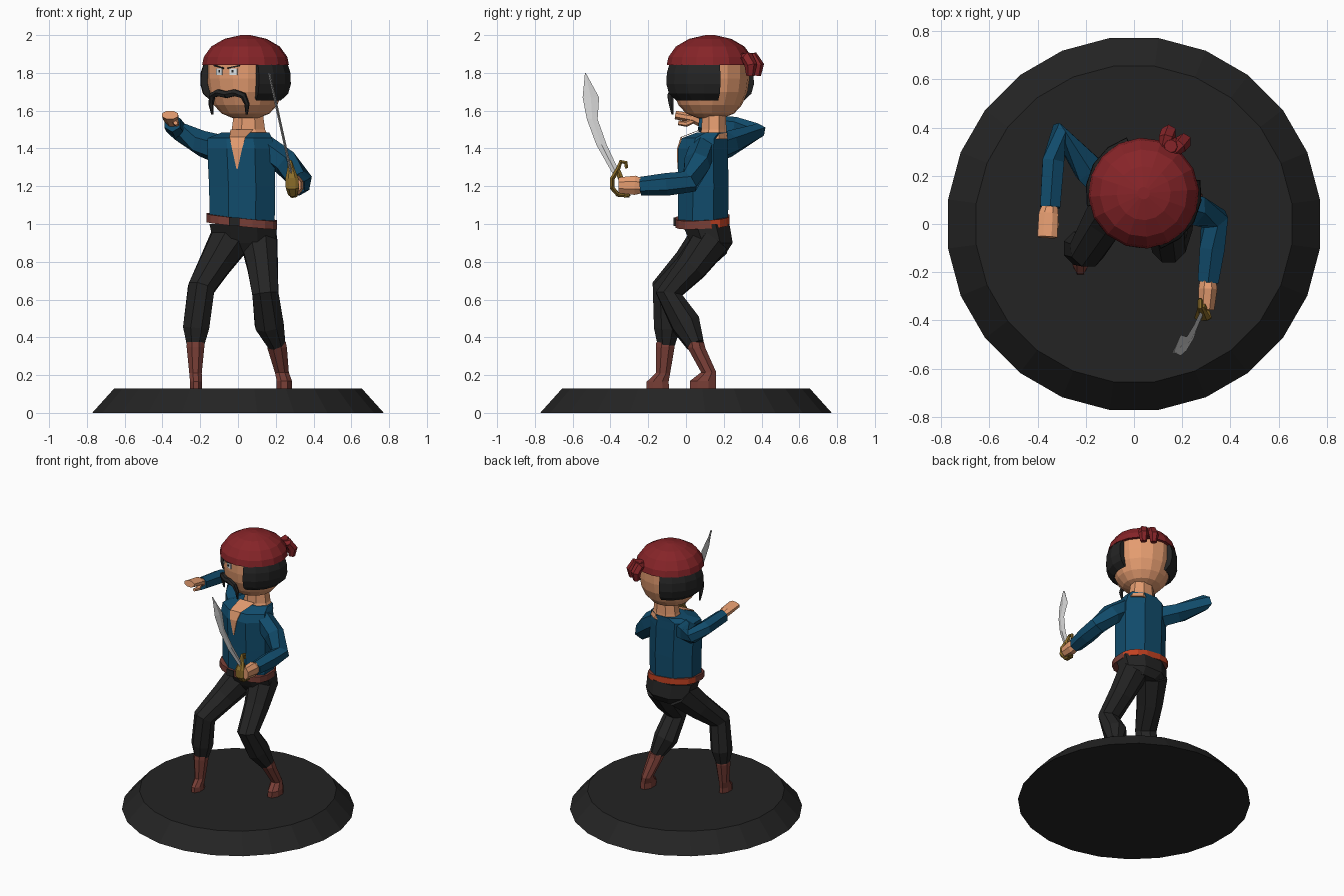
import bpy, bmesh, math
from mathutils import Vector, Matrix


def mat(name, r, g, b):
    lin = [((c / 255 + 0.055) / 1.055) ** 2.4 if c > 10 else c / 3295 for c in (r, g, b)]
    m = bpy.data.materials.new(name)
    m.diffuse_color = (*lin, 1)
    return m


BLACK = mat("charcoal black", 36, 36, 36)
SKIN = mat("skin", 228, 156, 112)
BLUE = mat("shirt blue", 17, 76, 108)
RED = mat("bandana red", 134, 36, 40)
BROWN = mat("leather brown", 120, 62, 54)
ORANGE = mat("sash orange", 196, 66, 34)
GOLD = mat("brass", 138, 108, 42)
STEEL = mat("steel", 208, 208, 208)
WHITE = mat("eye white", 225, 230, 232)

# head faces 30 degrees towards -x
HEAD = Matrix.Translation((0.04, 0.128, 0)) @ Matrix.Rotation(math.radians(-30), 4, 'Z')


def loft(name, rings, m, xf=None, closed=True):
    """Skin a list of point rings and cap both ends."""
    bm = bmesh.new()
    vs = [[bm.verts.new(p) for p in r] for r in rings]
    n = len(rings[0])
    for a, b in zip(vs, vs[1:]):
        for i in range(n if closed else n - 1):
            j = (i + 1) % n
            bm.faces.new((a[i], a[j], b[j], b[i]))
    if closed:
        bm.faces.new(vs[0])
        bm.faces.new(vs[-1])
    bmesh.ops.recalc_face_normals(bm, faces=bm.faces)
    me = bpy.data.meshes.new(name)
    bm.to_mesh(me)
    bm.free()
    me.materials.append(m)
    ob = bpy.data.objects.new(name, me)
    bpy.context.collection.objects.link(ob)
    if xf:
        ob.matrix_world = xf
    return ob


def flat_ring(cx, cy, z, hx, hy, n=8, p=1.0):
    """Horizontal ring with flats on the axes; hx, hy are half extents."""
    k = math.cos(math.pi / n)
    out = []
    for i in range(n):
        a = (i + 0.5) * 2 * math.pi / n
        c, s = math.cos(a) / k, math.sin(a) / k
        out.append(Vector((cx + hx * math.copysign(abs(c) ** p, c),
                           cy + hy * math.copysign(abs(s) ** p, s), z)))
    return out


def stack(name, rows, m, n=8, p=1.0, xf=None):
    return loft(name, [flat_ring(*r, n, p) for r in rows], m, xf)


def tube(name, rows, m, ref=(0, 0, 1), n=6, xf=None):
    """Limb through rows of (point, half width, half height)."""
    pts = [Vector(r[0]) for r in rows]
    rings = []
    for i, r in enumerate(rows):
        d = Vector()
        if i:
            d += (pts[i] - pts[i - 1]).normalized()
        if i < len(pts) - 1:
            d += (pts[i + 1] - pts[i]).normalized()
        side = d.cross(Vector(ref)).normalized()
        up = side.cross(d).normalized()
        w, h = r[1], r[-1]
        rings.append([pts[i] + side * w * math.cos(a) + up * h * math.sin(a)
                      for a in ((k + 0.5) * 2 * math.pi / n for k in range(n))])
    return loft(name, rings, m, xf)


def plate(name, loc, size, m, xf=None, rot=Matrix()):
    x, y, z = (s / 2 for s in size)
    rings = [[(-x, -y, h), (x, -y, h), (x, y, h), (-x, y, h)] for h in (-z, z)]
    return loft(name, rings, m, (xf or Matrix()) @ Matrix.Translation(loc) @ rot)


# round display base
stack("base", [(0, 0, 0, .772, .772), (0, 0, .13, .655, .655)], BLACK, 24)

# boots
stack("right_boot", [(-.222, -.15, .13, .032, .06), (-.222, -.15, .165, .032, .058),
                     (-.225, -.122, .21, .033, .038), (-.225, -.11, .35, .047, .05),
                     (-.225, -.11, .375, .045, .047)], BROWN)
stack("left_boot", [(.245, .09, .13, .04, .07), (.245, .09, .17, .04, .068),
                    (.232, .12, .215, .037, .04), (.207, .055, .345, .052, .047),
                    (.205, .05, .375, .048, .045)], BROWN)

# trousers
stack("trouser_seat", [(.05, .135, .85, .12, .08), (.035, .135, .9, .165, .112),
                       (.027, .105, 1.0, .178, .125)], BLACK)
tube("right_trouser_leg", [((-.04, .13, .92), .115), ((-.12, .02, .79), .092),
                           ((-.195, -.11, .66), .076), ((-.222, -.1, .45), .075),
                           ((-.225, -.105, .36), .05)], BLACK, (0, 1, 0), 8)
tube("left_trouser_leg", [((.11, .14, .92), .105), ((.13, .03, .77), .086),
                          ((.145, -.09, .63), .075), ((.165, .0, .47), .082),
                          ((.205, .05, .36), .05)], BLACK, (0, 1, 0), 8)

# shirt body
stack("shirt", [(.022, .09, 1.01, .172, .133), (.022, .092, 1.2, .175, .133),
                (.015, .09, 1.4, .178, .132), (.01, .1, 1.455, .17, .12),
                (.04, .14, 1.485, .125, .08)], BLUE)

# open collar showing the chest
loft("open_collar", [[(-.008, -.046, 1.29), (-.002, -.046, 1.29), (-.002, -.038, 1.29), (-.008, -.038, 1.29)],
                     [(-.032, -.047, 1.4), (.022, -.047, 1.4), (.022, -.039, 1.4), (-.032, -.039, 1.4)],
                     [(-.045, -.028, 1.46), (.04, -.028, 1.46), (.04, -.02, 1.46), (-.045, -.02, 1.46)],
                     [(-.04, .075, 1.5), (.08, .075, 1.5), (.08, .083, 1.5), (-.04, .083, 1.5)]], SKIN)
stack("neck", [(.06, .145, 1.45, .108, .075), (.055, .148, 1.5, .088, .066),
               (.055, .148, 1.6, .075, .062)], SKIN)

# belt, tilted, with an orange back half
belt = stack("belt", [(.02, .087, .993, .187, .143), (.02, .087, 1.037, .187, .143)], BROWN, 16, .75)
belt.data.materials.append(ORANGE)
for v in belt.data.vertices:
    v.co.z += -.1 * (v.co.x - .02) + .05 * (v.co.y - .09)
for f in belt.data.polygons:
    if f.center.y > .1:
        f.material_index = 1
plate("buckle", (-.02, -.061, 1.012), (.055, .009, .045), BLACK)

# right arm, drawn back with the elbow behind
tube("right_sleeve", [((-.08, .13, 1.39), .08), ((-.19, .23, 1.425), .07), ((-.31, .375, 1.49), .05),
                      ((-.335, .26, 1.515), .052), ((-.348, .07, 1.535), .048)], BLUE)
tube("right_hand", [((-.347, .09, 1.537), .03, .03), ((-.355, .04, 1.56), .044, .028),
                    ((-.36, -.055, 1.577), .045, .024)], SKIN, n=8)
tube("right_thumb", [((-.335, .04, 1.55), .016), ((-.325, .0, 1.53), .016),
                     ((-.33, -.04, 1.535), .012)], SKIN)

# left arm, holding the sabre forward
tube("left_sleeve", [((.13, .09, 1.41), .07), ((.25, .06, 1.325), .072), ((.335, .02, 1.225), .062),
                     ((.325, -.1, 1.21), .06), ((.308, -.24, 1.2), .05)], BLUE)
tube("left_hand", [((.307, -.22, 1.2), .034, .038), ((.307, -.27, 1.205), .042, .055),
                   ((.3, -.355, 1.205), .036, .045)], SKIN, n=8)

# sabre
blade = []
for yo, yi, z in [(-.385, -.345, 1.26), (-.475, -.42, 1.42), (-.525, -.468, 1.555),
                  (-.547, -.46, 1.67), (-.535, -.531, 1.8)]:
    x, ym = .275 - .22 * (z - 1.3), (yo + yi) / 2
    blade.append([(x, yo, z), (x + .007, ym, z), (x, yi, z), (x - .007, ym, z)])
loft("sabre_blade", blade, STEEL)
tube("sabre_grip", [((.285, -.36, 1.28), .016), ((.29, -.33, 1.2), .018),
                    ((.295, -.31, 1.145), .02)], GOLD, (1, 0, 0))
tube("sabre_guard", [((.275, -.315, 1.295), .01), ((.275, -.318, 1.325), .012), ((.275, -.345, 1.33), .012),
                     ((.28, -.36, 1.29), .013, .02), ((.285, -.39, 1.24), .014, .035),
                     ((.288, -.39, 1.19), .014, .035), ((.29, -.36, 1.155), .013, .025),
                     ((.295, -.3, 1.15), .012)], GOLD, (1, 0, 0))

# head and bandana
stack("head", [(0, 0, z, r, r) for z, r in
               [(1.562, .07), (1.585, .125), (1.63, .165), (1.7, .195), (1.77, .205), (1.87, .205)]],
      SKIN, 16, xf=HEAD)
stack("bandana", [(0, 0, z, r, r) for z, r in
                  [(1.842, .226), (1.885, .217), (1.94, .178), (1.98, .11), (2.0, .025)]],
      RED, 16, xf=HEAD)
stack("bandana_knot", [(0, .225, z, h, h) for z, h in [(1.845, .025), (1.875, .04), (1.905, .025)]],
      RED, xf=HEAD)

# paired details on both sides of the head
for s, side in ((-1, "right"), (1, "left")):
    tube(side + "_bandana_tail", [((s * .015, .2, 1.875), .025), ((s * .03, .245, 1.88), .034),
                                  ((s * .036, .27, 1.84), .034), ((s * .034, .265, 1.785), .022)],
         RED, (1, 0, 0), xf=HEAD)
    arc = [math.radians(a) for a in (-43, -22, 0, 22, 43)]
    hair = loft(side + "_hair", [[(s * r * math.cos(a), r * math.sin(a), z) for a in arc]
                                 for z, r in [(1.85, .224), (1.8, .24), (1.74, .242), (1.69, .228), (1.655, .19)]],
                BLACK, HEAD, False)
    if hair.data.polygons[0].normal.x * s < 0:
        hair.data.flip_normals()
    thick = hair.modifiers.new("thickness", 'SOLIDIFY')
    thick.thickness = .035
    thick.offset = -1
    tube(side + "_moustache", [((0, -.205, 1.685), .02), ((s * .05, -.203, 1.695), .02),
                               ((s * .095, -.188, 1.68), .018), ((s * .11, -.175, 1.635), .014),
                               ((s * .105, -.17, 1.58), .006)], BLACK, (0, 1, 0), xf=HEAD)
    turn = Matrix.Rotation(s * math.radians(14), 4, 'Z')
    plate(side + "_eye", (s * .043, -.202, 1.807), (.042, .008, .034), WHITE, HEAD, turn)
    plate(side + "_pupil", (s * .04, -.205, 1.808), (.01, .008, .014), BLACK, HEAD, turn)
    plate(side + "_brow", (s * .045, -.204, 1.832), (.07, .009, .007), BLACK, HEAD,
          turn @ Matrix.Rotation(-s * math.radians(12), 4, 'Y'))
